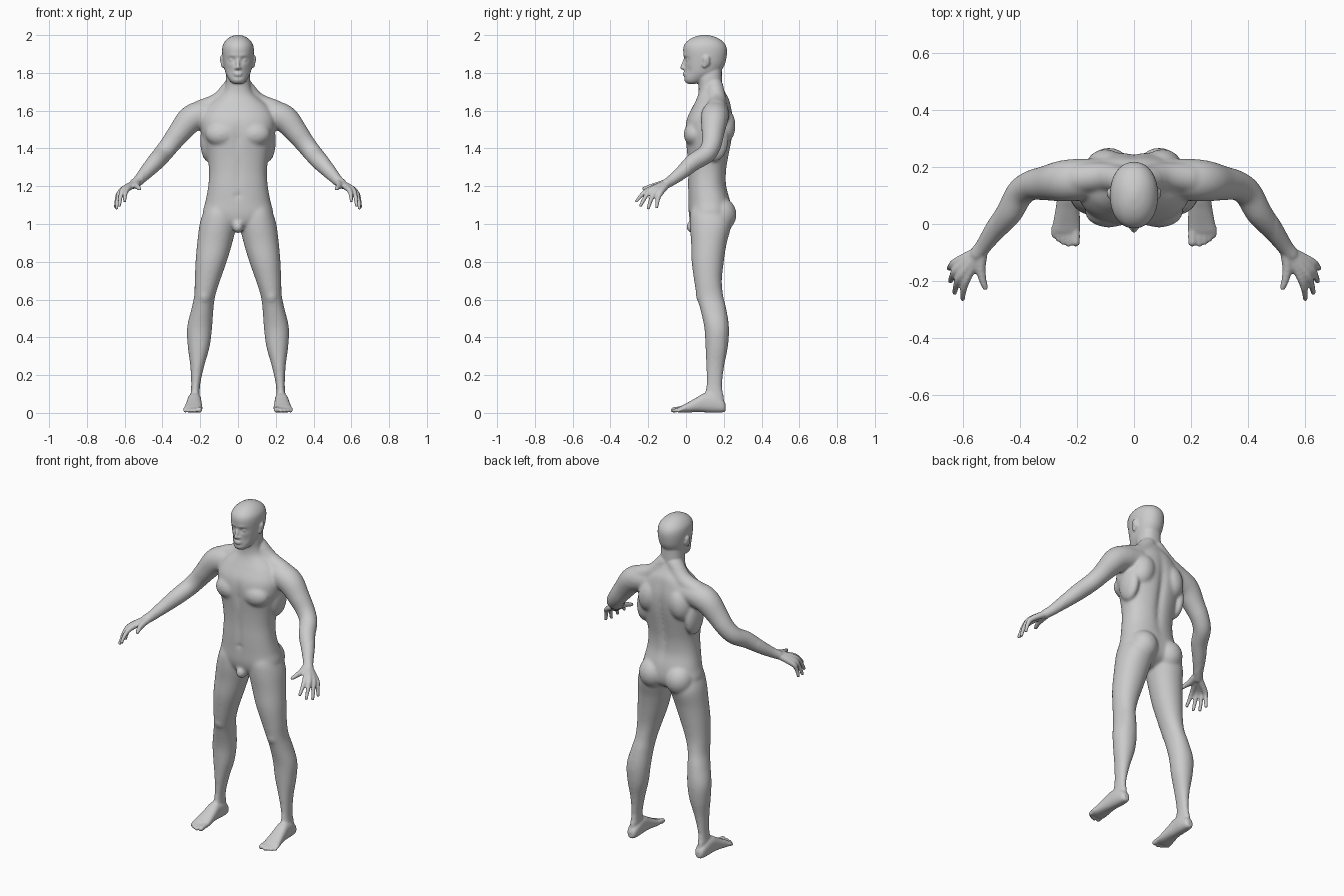
import bpy, bmesh, math
from mathutils import Vector, Matrix

bm = bmesh.new()

def spline(rows, k=5):
    # Catmull-Rom through rows of numbers
    p = [rows[0]] + list(rows) + [rows[-1]]
    out = []
    for i in range(1, len(p) - 2):
        for j in range(k):
            t = j / k
            out.append([0.5 * (2*b + (c-a)*t + (2*a-5*b+4*c-d)*t*t + (3*b-a-3*c+d)*t**3)
                        for a, b, c, d in zip(*p[i-1:i+3])])
    return out + [list(rows[-1])]

def skin(rings):
    vs = [[bm.verts.new(c) for c in r] for r in rings]
    n = len(vs[0])
    for a, b in zip(vs, vs[1:]):
        for i in range(n):
            bm.faces.new((a[i], a[(i+1) % n], b[(i+1) % n], b[i]))
    bm.faces.new(vs[0])
    bm.faces.new(vs[-1])
    return [v for r in vs for v in r]

def slab(rows, axis='z', side=1, n=48, e=2.3):
    # rows: position, x min, x max, other min, other max
    rings = []
    for t, x0, x1, b0, b1 in spline(rows):
        ring = []
        for i in range(n):
            a = 2 * math.pi * i / n
            c, s = math.cos(a), math.sin(a)
            x = (x0+x1)/2 + (x1-x0)/2 * math.copysign(abs(c)**(2/e), c)
            o = (b0+b1)/2 + (b1-b0)/2 * math.copysign(abs(s)**(2/e), s)
            ring.append((side*x, o, t) if axis == 'z' else (side*x, t, o))
        rings.append(ring)
    return skin(rings)

def blob(c, r, side=1, rot=0):
    m = (Matrix.Translation((side*c[0], c[1], c[2])) @ Matrix.Rotation(side*rot, 4, 'Y')
         @ Matrix.Diagonal((*r, 1)))
    bmesh.ops.create_uvsphere(bm, u_segments=20, v_segments=12, radius=1, matrix=m)

def tube(pts, side=1, n=20):
    pts = [(side*p[0], *p[1:]) for p in pts]
    rows = spline(pts)
    rings = []
    for i, (x, y, z, r) in enumerate(rows):
        t = Vector(rows[min(i+1, len(rows)-1)][:3]) - Vector(rows[max(i-1, 0)][:3])
        u = t.cross(Vector((0, 0, 1))).normalized()
        v = t.cross(u).normalized()
        rings.append([Vector((x, y, z)) + r*(u*math.cos(a) + v*math.sin(a))
                      for a in (2*math.pi*k/n for k in range(n))])
    skin(rings)
    for p in (pts[0], pts[-1]):
        blob(p[:3], (p[3],)*3)

def sculpt(verts, dents):
    # push points along y with soft round brushes
    for v in verts:
        o = v.co.copy()
        for x, y, z, rx, rz, d in dents:
            if abs(o.y - y) < 0.07:
                for s in ((1, -1) if x else (1,)):
                    v.co.y += d * math.exp(-((o.x - s*x)/rx)**2 - ((o.z - z)/rz)**2)

# torso and neck
torso = slab([(z, -h, h, f, b) for z, h, f, b in (
    (.965, .05, .07, .16), (1.0, .13, .03, .22), (1.05, .185, .015, .24), (1.12, .172, .012, .235),
    (1.2, .158, .01, .215), (1.28, .153, .01, .215), (1.36, .163, .006, .228), (1.44, .182, -.002, .243),
    (1.5, .195, -.005, .25), (1.56, .195, .005, .25), (1.62, .165, .035, .24), (1.66, .12, .055, .23),
    (1.69, .085, .065, .213), (1.73, .068, .067, .193), (1.78, .064, .06, .19), (1.82, .06, .07, .19))])
sculpt(torso, [(0, .23, 1.4, .022, .2, -.016), (0, .0, 1.47, .018, .07, .01),
               (0, .0, 1.25, .012, .12, .006), (0, .0, 1.15, .01, .01, .008)])

# head
head = slab([(z, -h, h, f, b) for z, h, f, b in (
    (1.742, .022, .012, .05), (1.75, .036, -.002, .08), (1.768, .05, -.01, .12), (1.80, .066, -.01, .175),
    (1.84, .076, -.008, .203), (1.88, .082, -.01, .214), (1.92, .084, -.015, .217), (1.95, .079, -.008, .208),
    (1.975, .062, .015, .185), (1.992, .038, .048, .15), (2.001, .01, .085, .115))], n=96, e=2.15)
sculpt(head, [(.033, 0, 1.868, .016, .012, .013), (.03, 0, 1.892, .025, .008, -.005),
              (0, 0, 1.778, .03, .006, .006), (.045, 0, 1.81, .016, .025, .007)])
tube([(0, -.002, 1.878, .008), (0, -.013, 1.85, .009), (0, -.02, 1.828, .011)])
blob((0, -.009, 1.797), (.023, .009, .005))
blob((0, -.008, 1.787), (.019, .009, .005))

for s in (1, -1):
    # face sides and ears
    blob((.012, -.01, 1.825), (.008, .010, .007), s)
    blob((.033, .014, 1.869), (.0135, .0145, .0125), s)
    blob((.086, .108, 1.862), (.008, .019, .03), s, .2)
    blob((.082, .098, 1.845), (.008, .012, .02), s)

    # chest, shoulder blades, neck slopes and buttocks
    blob((.088, .045, 1.475), (.085, .058, .065), s)
    blob((.1, .195, 1.52), (.07, .068, .1), s, -.2)
    blob((.16, .15, 1.44), (.04, .075, .11), s)
    tube([(.03, .15, 1.725, .048), (.1, .165, 1.648, .05), (.19, .16, 1.605, .055)], s)
    blob((.088, .185, 1.05), (.082, .083, .09), s)

    # arm
    tube([(.12, .165, 1.59, .065), (.2, .155, 1.577, .074), (.255, .15, 1.55, .072),
          (.31, .143, 1.485, .061), (.36, .135, 1.42, .053), (.4, .107, 1.37, .05),
          (.437, .04, 1.328, .047), (.485, -.02, 1.275, .038), (.525, -.075, 1.232, .029),
          (.55, -.105, 1.212, .026)], s)

    # palm and fingers
    for knuckle, tip in (((.583, -.185, 1.187), (.6, -.262, 1.122)), ((.604, -.176, 1.186), (.628, -.24, 1.098)),
                         ((.617, -.156, 1.177), (.643, -.2, 1.084)), ((.622, -.133, 1.167), (.648, -.155, 1.09))):
        k, t = Vector(knuckle), Vector(tip)
        m = k.lerp(t, .5) + Vector((.005, -.004, .006))
        tube([(.54, -.095, 1.217, .02), (*k, .0155), (*m, .012), (*t, .009)], s, 14)
    tube([(.53, -.09, 1.222, .02), (.537, -.15, 1.205, .018), (.53, -.195, 1.195, .0135),
          (.521, -.222, 1.187, .0105)], s, 14)

    # leg
    slab([(1.14, .05, .15, .06, .2), (1.07, .02, .18, .025, .22), (1.0, .008, .203, .02, .24),
          (.9, .03, .216, .027, .216), (.8, .06, .225, .03, .2), (.7, .095, .229, .043, .19),
          (.62, .12, .232, .056, .197), (.55, .13, .247, .075, .214), (.45, .137, .27, .097, .228),
          (.35, .15, .266, .103, .222), (.25, .178, .253, .107, .203), (.15, .2, .248, .108, .192),
          (.08, .203, .252, .095, .2), (.02, .205, .25, .09, .205)], 'z', s, 40, 2.1)
    blob((.178, .085, .62), (.036, .033, .045), s)

    # foot and toes
    slab([(.21, .213, .243, .01, .045), (.195, .2, .256, .003, .07), (.15, .194, .264, .001, .1),
          (.1, .194, .268, .003, .105), (.05, .191, .275, .004, .078), (0, .188, .284, .001, .05),
          (-.025, .189, .286, .001, .037), (-.042, .195, .275, .003, .026)], 'y', s, 32, 2.4)
    for x, y, r in ((.204, -.064, .015), (.228, -.07, .0105), (.247, -.064, .01), (.264, -.053, .01), (.279, -.04, .01)):
        tube([(x, -.01, .022, r), (x, y*.55, .02, r), (x, y, r+.001, r)], s, 14)

blob((0, .04, .985), (.03, .04, .035))

# fuse all parts into one skin
bmesh.ops.recalc_face_normals(bm, faces=bm.faces)
raw = bpy.data.meshes.new("body_parts")
bm.to_mesh(raw)
bm.free()
body = bpy.data.objects.new("body", raw)
bpy.context.collection.objects.link(body)
fuse = body.modifiers.new("fuse", 'REMESH')
fuse.mode = 'VOXEL'
fuse.voxel_size = 0.006
dg = bpy.context.evaluated_depsgraph_get()
body_mesh = bpy.data.meshes.new_from_object(body.evaluated_get(dg))
body.modifiers.clear()
body.data = body_mesh
for p in body_mesh.polygons:
    p.use_smooth = True

# soften the large forms more than face, hands and feet
soft = body.vertex_groups.new(name="soft")
soft.add([v.index for v in body_mesh.vertices if .1 < v.co.z < 1.72 and abs(v.co.x) < .5], 1, 'REPLACE')
big = body.modifiers.new("soften", 'SMOOTH')
big.factor, big.iterations, big.vertex_group = .5, 25, "soft"
fine = body.modifiers.new("polish", 'SMOOTH')
fine.factor, fine.iterations = .5, 2
